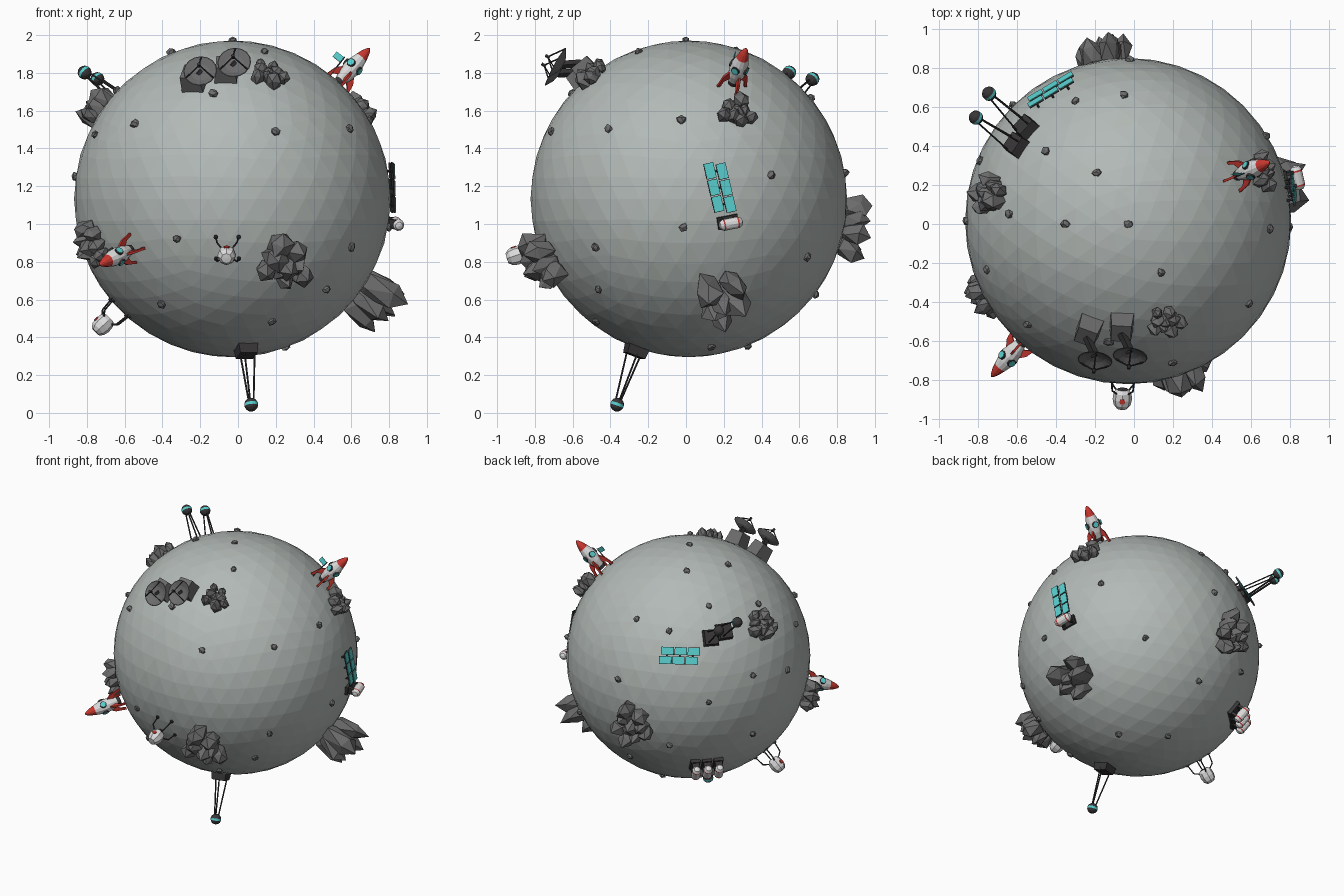
import bpy, bmesh, math, random
from mathutils import Vector, Matrix

random.seed(7)
if "Cube" in bpy.data.objects:
    bpy.data.objects.remove(bpy.data.objects["Cube"])

CENTRE = Vector((-0.03, 0.015, 1.133))
R = 0.838
COLOURS = {"moon_grey": (0.45, 0.49, 0.47), "rock_grey": (0.15, 0.15, 0.15),
           "dark_metal": (0.04, 0.037, 0.037), "white_paint": (0.72, 0.72, 0.72),
           "red_paint": (0.6, 0.04, 0.03), "cyan_glass": (0.1, 0.62, 0.62)}
MOON, ROCK, DARK, WHITE, RED, CYAN = range(6)
palette = []
for label, rgb in COLOURS.items():
    m = bpy.data.materials.new(label)
    m.use_nodes = True
    m.diffuse_color = (*rgb, 1)
    m.node_tree.nodes["Principled BSDF"].inputs["Base Color"].default_value = (*rgb, 1)
    palette.append(m)


def axes(origin, normal, hint=(0, 0, 1)):
    """Matrix whose z runs along normal and whose x leans towards hint."""
    z = Vector(normal).normalized()
    x = Vector(hint) - z * z.dot(Vector(hint))
    x = x.normalized() if x.length > 0.01 else z.orthogonal().normalized()
    y = z.cross(x)
    return Matrix.Translation(origin) @ Matrix((x, y, z)).transposed().to_4x4()


def ground(direction, hint=(0, 0, 1)):
    d = Vector(direction).normalized()
    return axes(CENTRE + d * R, d, hint)


def finish(name, bm, matrix=Matrix()):
    bmesh.ops.recalc_face_normals(bm, faces=bm.faces)
    mesh = bpy.data.meshes.new(name)
    bm.to_mesh(mesh)
    bm.free()
    for m in palette:
        mesh.materials.append(m)
    ob = bpy.data.objects.new(name, mesh)
    ob.matrix_world = matrix
    bpy.context.collection.objects.link(ob)
    return ob


def paint(verts, mat):
    for f in {f for v in verts for f in v.link_faces}:
        f.material_index = mat


def box(bm, size, at, mat, taper=1.0):
    vs = bmesh.ops.create_cube(bm, size=1)["verts"]
    for v in vs:
        k = taper if v.co.z > 0 else 1
        v.co = Vector((v.co.x * size[0] * k, v.co.y * size[1] * k, v.co.z * size[2])) + Vector(at)
    paint(vs, mat)


def rod(bm, a, b, r, mat, sides=6):
    a, b = Vector(a), Vector(b)
    vs = bmesh.ops.create_cone(bm, cap_ends=True, segments=sides, radius1=r, radius2=r,
                               depth=(b - a).length, matrix=axes((a + b) / 2, b - a))["verts"]
    paint(vs, mat)


def lathe(bm, profile, mats, sides=12, place=Matrix()):
    """Spin (radius, height) points; mats colours each band in turn."""
    rings = []
    for r, z in profile:
        n = sides if r > 0 else 1
        rings.append([bm.verts.new(place @ Vector((r * math.cos(math.tau * i / n),
                      r * math.sin(math.tau * i / n), z))) for i in range(n)])
    for lo, hi, mat in zip(rings, rings[1:], mats):
        for i in range(sides):
            j = (i + 1) % sides
            quad = [lo[i % len(lo)], lo[j % len(lo)], hi[j % len(hi)], hi[i % len(hi)]]
            bm.faces.new(list(dict.fromkeys(quad))).material_index = mat


def boulder(bm, at, size, stretch, lean):
    vs = bmesh.ops.create_icosphere(bm, subdivisions=1, radius=1)["verts"]
    frame = axes(at, lean, (random.random(), random.random(), 0))
    for v in vs:
        k = random.uniform(0.75, 1.15)
        v.co = frame @ Vector((v.co.x * size * k, v.co.y * size * k, v.co.z * size * stretch * k))
    paint(vs, ROCK)


# Moon
bm = bmesh.new()
bmesh.ops.create_icosphere(bm, subdivisions=4, radius=R)
finish("moon", bm, Matrix.Translation(CENTRE))

# Boulder clusters: direction, spread, boulder size, stretch, count
clusters = [((.19, -.5, .64), .085, .042, 1.3, 9), ((-.69, .135, .46), .09, .052, 1.5, 9),
            ((-.73, -.38, -.25), .11, .055, 1.4, 9), ((.27, -.75, -.34), .12, .068, 1.6, 9),
            ((.67, .15, -.48), .12, .085, 2.2, 6), ((-.13, .82, -.15), .13, .062, 1.5, 10),
            ((.65, .24, .44), .085, .048, 1.3, 8)]
for direction, spread, size, stretch, count in clusters:
    bm = bmesh.new()
    for i in range(count):
        a = i * 2.4
        r = spread * math.sqrt(i / count)
        lean = Vector((math.cos(a) * r * 3, math.sin(a) * r * 3, 1))
        at = (math.cos(a) * r, math.sin(a) * r, size * stretch * 0.45)
        boulder(bm, at, size * random.uniform(0.75, 1.1), stretch, lean)
    finish("boulder_cluster", bm, ground(direction))

# Scattered pebbles
pebbles = [(-.52, -.535, .4), (-.74, -.255, .35), (.23, -.74, .36), (-.29, -.75, -.21),
           (.64, -.5, -.26), (-.37, -.5, -.55), (.21, -.49, -.65), (-.1, -.62, .56),
           (-.84, 0, .12), (-.16, .245, .78), (-.32, -.015, .77), (0, -.015, .84),
           (.17, -.265, .78), (-.42, .355, .63), (-.27, .615, .5), (-.02, .645, .53),
           (.62, -.425, .37), (-.61, .035, .57), (.73, -.04, .42), (.68, .42, .12),
           (.82, -.03, -.15), (.007, .827, .138), (-.588, .595, .036), (-.756, .31, .175),
           (-.737, .279, -.282), (-.335, .7, -.316), (.465, .627, -.305), (.02, .67, -.505),
           (0, .31, -.777), (.28, .12, -.78), (.5, -.48, -.48)]
for direction in pebbles:
    bm = bmesh.new()
    boulder(bm, (0, 0, 0.004), 0.026, 0.8, (0, 0, 1))
    finish("pebble", bm, ground(direction))

# Antenna masts: base, three legs, banded ball
for direction in [(.1, -.38, -1.09), (-.78, .53, .667), (-.715, .655, .635)]:
    bm = bmesh.new()
    box(bm, (.12, .11, .07), (0, 0, .01), DARK, 0.85)
    for i in range(3):
        a = math.tau * i / 3 + 0.5
        c, s = math.cos(a), math.sin(a)
        rod(bm, (c * .045, s * .045, .03), (c * .015, s * .015, .3), .005, DARK)
    angles = [-90, -60, -35, -12, 12, 35, 60, 90]
    ball = [(.037 * max(0, math.cos(math.radians(t))) if abs(t) < 90 else 0,
             .32 + .037 * math.sin(math.radians(t))) for t in angles]
    lathe(bm, ball, [DARK, DARK, DARK, CYAN, DARK, DARK, DARK], 14)
    finish("antenna_mast", bm, ground(direction))

# Radar dishes: block base, neck, bowl and feed tripod
for base, hub in [((-.21, -.575, .65), (-.2, -.70, 1.81)), ((-.035, -.56, .70), (-.02, -.68, 1.855))]:
    bm = bmesh.new()
    box(bm, (.12, .12, .1), (0, 0, .04), ROCK, 0.85)
    place = ground(base)
    finish("dish_base", bm, place)
    bm = bmesh.new()
    face = axes(hub, (-.1, -.85, .5))
    rod(bm, place @ Vector((0, 0, .08)), face @ Vector((0, 0, -.025)), .022, DARK, 4)
    lathe(bm, [(0, -.036), (.05, -.024), (.09, 0), (.086, .002), (.05, -.016), (0, -.028)],
          [ROCK] * 5, 16, face)
    for i in range(3):
        a = math.tau * i / 3
        rod(bm, face @ Vector((.085 * math.cos(a), .085 * math.sin(a), 0)),
            face @ Vector((0, 0, .06)), .004, DARK, 4)
    rod(bm, face @ Vector((0, 0, .05)), face @ Vector((0, 0, .075)), .009, DARK)
    finish("radar_dish", bm)

# Rockets: body, nose, nozzle, swept fins and portholes
for direction in [(.73, .305, .8), (-.69, -.785, -.343)]:
    bm = bmesh.new()
    lathe(bm, [(0, .02), (.026, .02), (.03, .045), (.044, .09), (.048, .13), (.044, .17), (.034, .21),
               (.024, .245), (.012, .272), (0, .285)],
          [DARK, DARK, WHITE, WHITE, WHITE, WHITE, RED, RED, RED], 12)
    for i in range(4):
        turn = Matrix.Rotation(math.tau * i / 4, 4, "Z")
        outline = [(.038, .115), (.068, .075), (.085, 0), (.07, .0), (.058, .04), (.034, .058)]
        sides = [[bm.verts.new(turn @ Vector((r, y, z))) for r, z in outline] for y in (-.006, .006)]
        skin = [bm.faces.new(s) for s in sides]
        for k in range(len(outline)):
            n = (k + 1) % len(outline)
            skin.append(bm.faces.new([sides[0][k], sides[0][n], sides[1][n], sides[1][k]]))
        for f in skin:
            f.material_index = RED
        half = Matrix.Rotation(math.tau * (i + 0.5) / 4, 4, "Z")
        rod(bm, half @ Vector((.04, 0, .145)), half @ Vector((.05, 0, .145)), .023, DARK, 12)
        rod(bm, half @ Vector((.04, 0, .145)), half @ Vector((.052, 0, .145)), .018, CYAN, 12)
    finish("rocket", bm, ground(direction))

# Flag beside the upper rocket
bm = bmesh.new()
rod(bm, (0, 0, 0), (0, 0, .15), .004, DARK)
box(bm, (.05, .005, .035), (.026, 0, .13), CYAN)
finish("flag", bm, ground((.57, .235, .72), (-1, 0, .5)))

# Solar arrays: two rows of three framed panels on posts
for direction, along in [((.85, .165, .06), (0, -.22, .97)), ((-.39, .66, .36), (.18, .11, 0))]:
    bm = bmesh.new()
    for i in (-1, 0, 1):
        for j in (-1, 1):
            x, y = i * .09 + j * .008, j * .032
            box(bm, (.084, .054, .008), (x, y, .026), DARK)
            box(bm, (.08, .05, .008), (x, y, .029), CYAN)
            rod(bm, (x, y, -.02), (x, y, .025), .006, DARK)
        rod(bm, (i * .09, -.03, .02), (i * .09, .03, .02), .005, DARK)
    finish("solar_array", bm, ground(direction, along))


def tank(bm, y):
    # Rounded tank with red rings on a dark cradle
    lie = Matrix.Translation((0, y, .07)) @ Matrix.Rotation(math.pi / 2, 4, "Y")
    lathe(bm, [(0, -.066), (.02, -.06), (.031, -.042), (.031, -.034), (.031, .034), (.031, .042),
               (.02, .06), (0, .066)], [WHITE, WHITE, RED, WHITE, RED, WHITE, WHITE], 12, lie)
    for x in (-.035, .035):
        box(bm, (.018, .05, .07), (x, y, .02), DARK)


# Storage tanks: one by the solar panels, three together
for direction, along, rows in [((.88, .225, -.133), (0, 1, .15), (0,)),
                               ((-.5, .49, -.53), (-.35, .35, .84), (-.08, 0, .08))]:
    bm = bmesh.new()
    for y in rows:
        tank(bm, y)
        box(bm, (.11, .066, .03), (0, y, 0), DARK)
    finish("storage_tanks", bm, ground(direction, along))

# Landers: faceted cabin on four bent legs
for direction in [(-.03, -.915, -.3), (-.69, -.08, -.67)]:
    bm = bmesh.new()
    lathe(bm, [(0, .07), (.03, .072), (.046, .09), (.05, .125), (.044, .155), (.028, .175), (0, .177)],
          [DARK, WHITE, WHITE, WHITE, WHITE, WHITE], 8)
    for i in range(4):
        a = math.tau * (i + 0.5) / 4
        spot = lambda r, z: (r * math.cos(a), r * math.sin(a), z)
        rod(bm, spot(.04, .09), spot(.075, .065), .0045, DARK)
        rod(bm, spot(.075, .065), spot(.085, -.005), .0045, DARK)
        rod(bm, spot(.085, -.008), spot(.085, .002), .012, DARK, 8)
    rod(bm, (.04, 0, .125), (.05, 0, .125), .015, RED, 8)
    finish("lander", bm, ground(direction))
